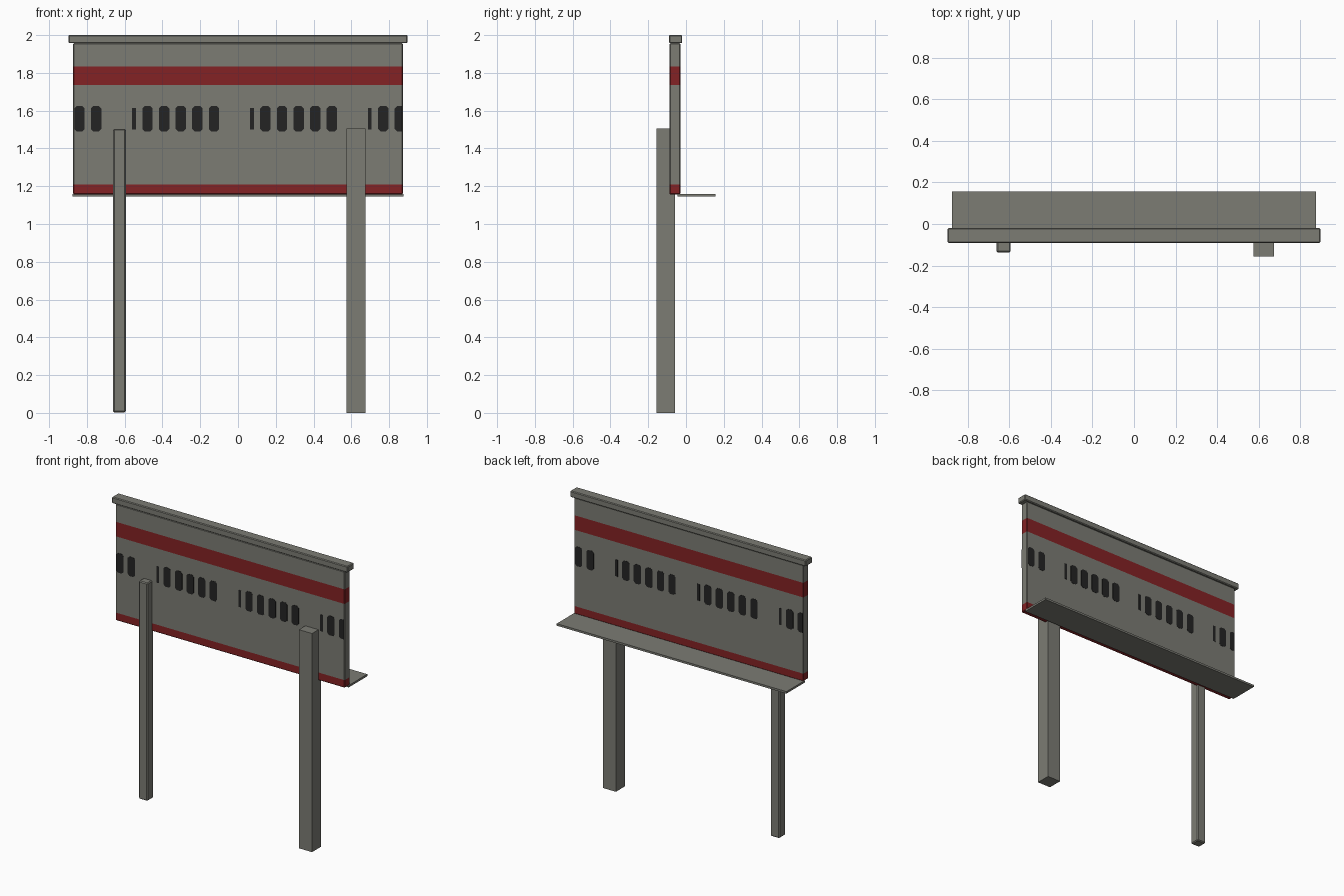
import bpy, bmesh
from mathutils import Vector

cube = bpy.data.objects.get("Cube")
if cube:
    bpy.data.objects.remove(cube, do_unlink=True)


def material(name, rgb):
    m = bpy.data.materials.new(name)
    m.use_nodes = True
    m.diffuse_color = (*rgb, 1)
    m.node_tree.nodes["Principled BSDF"].inputs["Base Color"].default_value = (*rgb, 1)
    return m


grey = material("weathered grey", (0.2, 0.2, 0.174))
red = material("dark red", (0.23, 0.016, 0.018))
black = material("charcoal", (0.017, 0.017, 0.017))


def finish(name, bm, *mats):
    mesh = bpy.data.meshes.new(name)
    bmesh.ops.recalc_face_normals(bm, faces=bm.faces)
    bm.to_mesh(mesh)
    bm.free()
    for m in mats:
        mesh.materials.append(m)
    ob = bpy.data.objects.new(name, mesh)
    bpy.context.collection.objects.link(ob)
    return ob


def box(lo, hi, bevel=0):
    """Box between two corners, with optional chamfered edges."""
    bm = bmesh.new()
    bmesh.ops.create_cube(bm, size=1)
    lo, hi = Vector(lo), Vector(hi)
    for v in bm.verts:
        v.co = (lo + hi) / 2 + v.co * (hi - lo)
    if bevel:
        bmesh.ops.bevel(bm, geom=bm.edges[:], offset=bevel, segments=1,
                        profile=0.5, affect='EDGES')
    return bm


# Board with two red bands running all the way round
HALF, FRONT, BACK = 0.873, -0.087, -0.03
bands = [(1.15, 1.21), (1.735, 1.835)]
bm = box((-HALF, FRONT, 1.157), (HALF, BACK, 1.957), 0.004)
for z in (1.21, 1.735, 1.835):
    bmesh.ops.bisect_plane(bm, geom=bm.verts[:] + bm.edges[:] + bm.faces[:],
                           plane_co=(0, 0, z), plane_no=(0, 0, 1))
for f in bm.faces:
    z = f.calc_center_median().z
    f.material_index = int(any(a < z < b for a, b in bands))
finish("board", bm, grey, red)

# Cap rail, rear shelf and the two unequal posts
finish("cap_rail", box((-0.898, -0.091, 1.957), (0.898, -0.02, 2), 0.005), grey)
finish("rear_shelf", box((-0.875, -0.045, 1.145), (0.875, 0.157, 1.159)), grey)
finish("slim_post", box((-0.661, -0.137, 0.003), (-0.594, -0.07, 1.503), 0.006), grey)
finish("thick_post", box((0.574, -0.157, 0), (0.674, -0.057, 1.505)), grey)


def window(bm, x, half_w, z0, z1, chamfer, y, side):
    """Thin plate with chamfered corners, trimmed at the board ends."""
    limit = HALF - 0.004
    a, b = max(x - half_w, -limit), min(x + half_w, limit)
    if b - a < 0.01:
        return
    ca = chamfer if a > -limit else 0
    cb = chamfer if b < limit else 0
    pts = [(a + ca, z0), (b - cb, z0), (b, z0 + cb), (b, z1 - cb),
           (b - cb, z1), (a + ca, z1), (a, z1 - ca), (a, z0 + ca)]
    pts = list(dict.fromkeys(pts))
    face = bm.faces.new([bm.verts.new((side * px, y + side * 0.001, pz)) for px, pz in pts])
    out = bmesh.ops.extrude_face_region(bm, geom=[face])
    for v in out["geom"]:
        if isinstance(v, bmesh.types.BMVert):
            v.co.y -= side * 0.0025


# Repeating window groups: one slit then five windows, on both faces
for name, y, side in (("front_windows", FRONT, 1), ("back_windows", BACK, -1)):
    bm = bmesh.new()
    for k in (-1, 0, 1, 2):
        start = -0.55 + 0.624 * k
        window(bm, start, 0.01, 1.5, 1.615, 0, y, side)
        for i in range(5):
            window(bm, start + 0.071 + 0.088 * i, 0.0275, 1.49, 1.625, 0.013, y, side)
    finish(name, bm, black)
